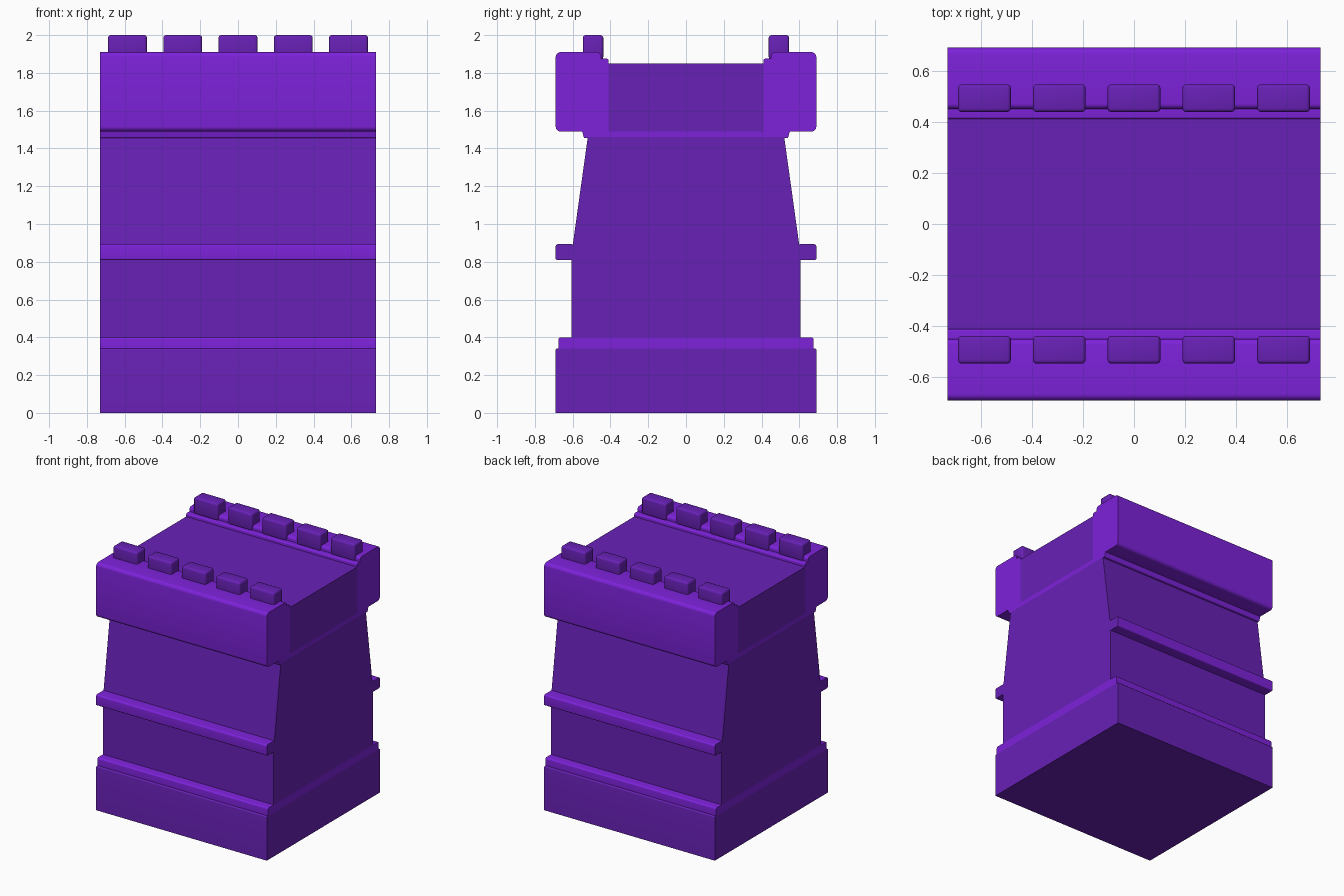
import bpy, bmesh
from math import radians
from mathutils import Vector

cube = bpy.data.objects.get("Cube")
if cube:
    bpy.data.objects.remove(cube)

HALF = 0.73  # half length of the wall


def material(name, rgb):
    m = bpy.data.materials.new(name)
    m.use_nodes = True
    m.diffuse_color = (*rgb, 1)
    m.node_tree.nodes["Principled BSDF"].inputs["Base Color"].default_value = (*rgb, 1)
    return m


PURPLE = material("purple", (0.14, 0.015, 0.47))
VIOLET = material("bright violet", (0.205, 0.016, 0.70))


def fillet(points, steps=4):
    """Round each (y, z, radius) corner of a closed outline."""
    out = []
    for i, (y, z, r) in enumerate(points):
        p = Vector((y, z))
        if r == 0:
            out.append(p)
            continue
        a = p + (Vector(points[i - 1][:2]) - p).normalized() * r
        b = p + (Vector(points[(i + 1) % len(points)][:2]) - p).normalized() * r
        centre = a + b - p
        for k in range(steps + 1):
            d = a.lerp(b, k / steps) - centre
            out.append(centre + d.normalized() * r)
    return out


def finish(name, bm, mats):
    bmesh.ops.recalc_face_normals(bm, faces=bm.faces)
    me = bpy.data.meshes.new(name)
    bm.to_mesh(me)
    bm.free()
    for m in mats:
        me.materials.append(m)
    ob = bpy.data.objects.new(name, me)
    bpy.context.collection.objects.link(ob)
    bpy.ops.object.select_all(action="DESELECT")
    ob.select_set(True)
    bpy.context.view_layer.objects.active = ob
    bpy.ops.object.shade_smooth_by_angle(angle=radians(35))
    return ob


def prism(name, points, mat, side=1, end_mat=None):
    """Extrude an outline along the wall."""
    bm = bmesh.new()
    face = bm.faces.new([bm.verts.new((-HALF, side * p.x, p.y)) for p in fillet(points)])
    new = bmesh.ops.extrude_face_region(bm, geom=[face])["geom"]
    verts = [v for v in new if isinstance(v, bmesh.types.BMVert)]
    bmesh.ops.translate(bm, verts=verts, vec=(2 * HALF, 0, 0))
    bm.normal_update()
    if end_mat:
        for f in bm.faces:
            f.material_index = int(abs(f.normal.x) > 0.9)
    return finish(name, bm, [mat, end_mat] if end_mat else [mat])


def slab(name, y0, z0, y1, z1, mat, r=0):
    """Symmetric course, half depth y0 at the bottom and y1 at the top."""
    prism(name, [(-y0, z0, 0), (y0, z0, 0), (y1, z1, r), (-y1, z1, r)], mat)


# Stacked courses
slab("base", 0.69, 0, 0.69, 0.34, PURPLE, 0.008)
slab("base_trim", 0.675, 0.34, 0.675, 0.40, VIOLET, 0.012)
slab("lower_wall", 0.607, 0.40, 0.607, 0.85, PURPLE)
slab("upper_wall", 0.605, 0.85, 0.52, 1.46, PURPLE)
prism("top_trim", [(-0.54, 1.455, 0.008), (0.54, 1.455, 0.008),
                   (0.55, 1.49, 0), (-0.55, 1.49, 0)], VIOLET)
slab("walkway", 0.41, 1.49, 0.41, 1.85, PURPLE)

for side, label in ((-1, "front"), (1, "back")):
    # Thin string course
    prism(label + "_ledge", [(0.60, 0.81, 0), (0.69, 0.81, 0.008),
                             (0.69, 0.893, 0.012), (0.60, 0.893, 0)],
          VIOLET, side, PURPLE)
    # Overhanging parapet with a small inner step
    prism(label + "_parapet", [(0.41, 1.49, 0), (0.69, 1.49, 0.025), (0.69, 1.91, 0.025),
                               (0.45, 1.91, 0.02), (0.45, 1.875, 0),
                               (0.41, 1.875, 0.01)], VIOLET, side)
    # Row of merlons
    for i in range(5):
        bm = bmesh.new()
        bmesh.ops.create_cube(bm, size=1)
        bmesh.ops.scale(bm, verts=bm.verts, vec=(0.206, 0.108, 0.13))
        bmesh.ops.translate(bm, verts=bm.verts,
                            vec=((i - 2) * 0.2925, side * 0.492, 1.935))
        bmesh.ops.bevel(bm, geom=list(bm.edges), offset=0.014, segments=3,
                        profile=0.5, affect="EDGES")
        finish(f"{label}_merlon_{i + 1}", bm, [PURPLE])
